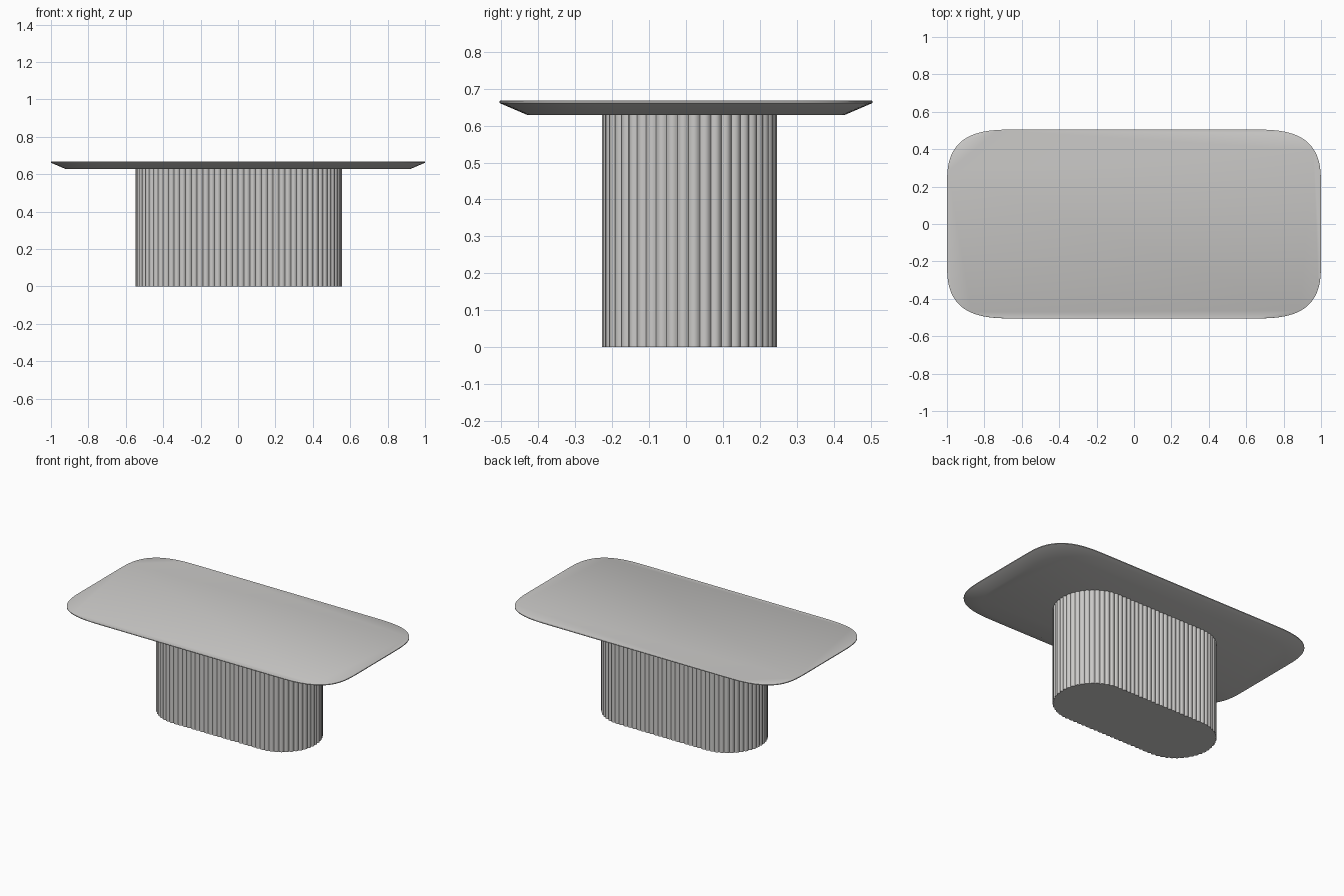
import bpy, bmesh, math

if "Cube" in bpy.data.objects:
    bpy.data.objects.remove(bpy.data.objects["Cube"])

stone = bpy.data.materials.new("warm grey")
stone.diffuse_color = (0.6, 0.592, 0.58, 1)
stone.use_nodes = True
stone.node_tree.nodes["Principled BSDF"].inputs["Base Color"].default_value = stone.diffuse_color


def loft(name, rings):
    """Closed solid through stacked rings of equal point count."""
    bm = bmesh.new()
    loops = [[bm.verts.new(p) for p in ring] for ring in rings]
    n = len(loops[0])
    for a, b in zip(loops, loops[1:]):
        for i in range(n):
            j = (i + 1) % n
            bm.faces.new((a[i], a[j], b[j], b[i]))
    bm.faces.new(loops[0][::-1])
    bm.faces.new(loops[-1])
    bmesh.ops.recalc_face_normals(bm, faces=bm.faces)
    me = bpy.data.meshes.new(name)
    bm.to_mesh(me)
    bm.free()
    me.materials.append(stone)
    ob = bpy.data.objects.new(name, me)
    bpy.context.collection.objects.link(ob)
    bpy.ops.object.select_all(action='DESELECT')
    ob.select_set(True)
    bpy.context.view_layer.objects.active = ob
    bpy.ops.object.shade_smooth_by_angle(angle=math.radians(30))
    return ob


# Tabletop: soft squarish corners, thin rim, chamfered underside
def top_ring(inset, z, hx=1.0, hy=0.505, a=0.37, b=0.31, n=3.0, steps=20):
    a, b = a - inset * 0.25, b - inset * 0.25
    hx, hy = hx - inset, hy - inset
    pts = []
    for k in range(4):
        sx = 1 if k in (0, 3) else -1
        sy = 1 if k in (0, 1) else -1
        for i in range(steps + 1):
            f = i / steps if k % 2 == 0 else 1 - i / steps
            t = f * math.pi / 2
            cx = abs(math.cos(t)) ** (2 / n) if f < 1 else 0
            cy = abs(math.sin(t)) ** (2 / n)
            pts.append((sx * (hx - a + a * cx), sy * (hy - b + b * cy), z))
    return pts


loft("tabletop", [top_ring(0.077, 0.628), top_ring(0.0, 0.661),
                  top_ring(0.0, 0.666), top_ring(0.003, 0.668)])

# Pedestal: stadium outline wrapped in convex vertical reeds
HX, R, CX, CY = 0.5525, 0.2375, 0.003, 0.0095
REEDS, SEG, DEPTH = 88, 6, 0.008


def stadium(s, r):
    """Point at arc length s, pushed to distance r from the spine."""
    half = HX - R
    straight, arc = 2 * half, math.pi * R
    side = 1
    if s >= straight + arc:
        s -= straight + arc
        side = -1
    if s < straight:
        x, y = half - s, r
    else:
        t = math.pi / 2 + (s - straight) / R
        x, y = -half + r * math.cos(t), r * math.sin(t)
    return side * x + CX, side * y + CY


def reed_ring(z):
    total = 4 * (HX - R) + 2 * math.pi * R
    pitch = total / REEDS
    pts = []
    for i in range(REEDS):
        for k in range(SEG):
            u = k / SEG
            bump = 1 - (2 * u - 1) ** 2
            pts.append((*stadium((i + u) * pitch, R - DEPTH * (1 - bump)), z))
    return pts


loft("reeded_pedestal", [reed_ring(0.0), reed_ring(0.63)])
